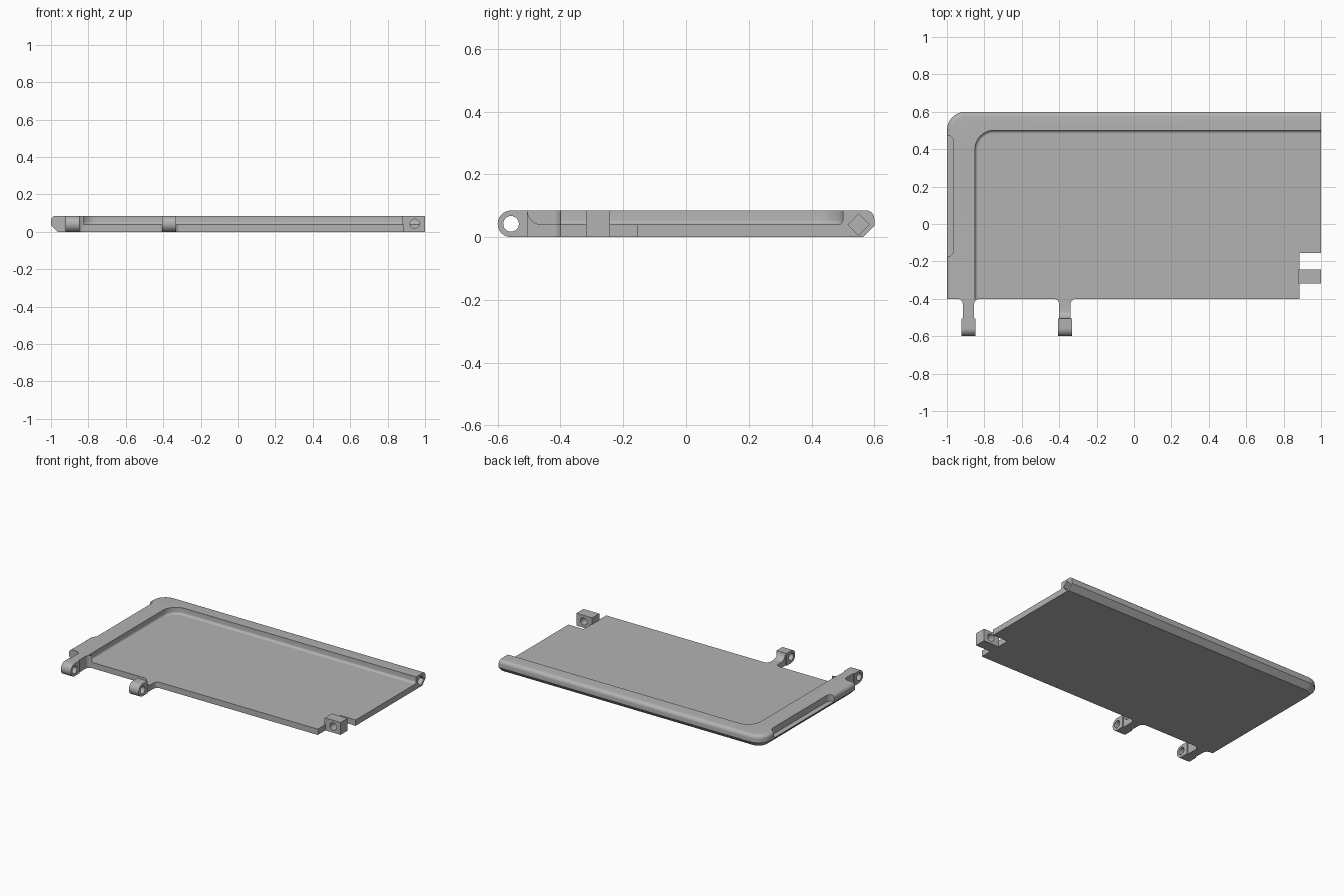
import bpy, bmesh
from math import sin, cos, pi, radians
from mathutils import Vector

cube = bpy.data.objects.get("Cube")
if cube:
    bpy.data.objects.remove(cube, do_unlink=True)

H = 0.085       # full height of rim, hinges and latch
T = 0.04        # floor plate thickness
FRONT = -0.4    # front edge of the plate

grey = bpy.data.materials.new("plain_grey")
grey.use_nodes = True
grey.diffuse_color = (0.45, 0.45, 0.45, 1)
grey.node_tree.nodes["Principled BSDF"].inputs["Base Color"].default_value = grey.diffuse_color


def finish(name, bm):
    bmesh.ops.recalc_face_normals(bm, faces=bm.faces)
    mesh = bpy.data.meshes.new(name)
    bm.to_mesh(mesh)
    bm.free()
    mesh.materials.append(grey)
    ob = bpy.data.objects.new(name, mesh)
    bpy.context.collection.objects.link(ob)
    return ob


def prism(name, points, low, high, axis="z"):
    """Extrude a flat outline along an axis; the outline uses the other two axes in order."""
    place = {"x": lambda a, b, c: (c, a, b),
             "y": lambda a, b, c: (a, c, b),
             "z": lambda a, b, c: (a, b, c)}[axis]
    bm = bmesh.new()
    face = bm.faces.new([bm.verts.new(place(a, b, low)) for a, b in points])
    out = bmesh.ops.extrude_face_region(bm, geom=[face])
    verts = [g for g in out["geom"] if isinstance(g, bmesh.types.BMVert)]
    bmesh.ops.translate(bm, verts=verts, vec=place(0, 0, high - low))
    return finish(name, bm)


def arc(cx, cy, r, start, end, n=8):
    angles = [radians(start + (end - start) * i / n) for i in range(n + 1)]
    return [(cx + r * cos(a), cy + r * sin(a)) for a in angles]


def cut(ob, cutter):
    mod = ob.modifiers.new("cut", "BOOLEAN")
    mod.operation = "DIFFERENCE"
    mod.solver = "EXACT"
    mod.object = cutter
    dg = bpy.context.evaluated_depsgraph_get()
    mesh = bpy.data.meshes.new_from_object(ob.evaluated_get(dg))
    ob.modifiers.clear()
    ob.data = mesh
    bpy.data.objects.remove(cutter, do_unlink=True)


def smooth(ob):
    bpy.ops.object.select_all(action="DESELECT")
    ob.select_set(True)
    bpy.context.view_layer.objects.active = ob
    bpy.ops.object.shade_smooth_by_angle(angle=radians(35))


# Floor plate with a rounded inner corner and a notch for the latch
plate = prism("floor_plate",
              [(-0.86, FRONT), (0.885, FRONT), (0.885, -0.155), (1, -0.155), (1, 0.51)]
              + arc(-0.75, 0.4, 0.11, 90, 180), 0, T)

# Raised rim: one cross-section swept around the back and the right side
steps = [(90, (1, 0.6), (1, 0.5))]
for i in range(13):
    a = 90 + 90 * i / 12
    steps.append((a, arc(-0.9, 0.5, 0.1, a, a, 1)[0], arc(-0.75, 0.4, 0.1, a, a, 1)[0]))
steps.append((180, (-1, FRONT), (-0.85, FRONT)))

# Section points: which edge they follow, inward shift, height
section = [("out", 0.035, 0), ("out", 0, 0.035)]
section += [("out", 0.025 - r, z) for r, z in arc(0, H - 0.025, 0.025, 0, 90, 6)]
section += [("in", 0, H)]
section += [("in", 0.015 + x, z) for x, z in arc(0, T + 0.015, 0.015, 180, 270, 4)]
section += [("in", 0.015, 0)]

bm = bmesh.new()
rings = []
for a, outer, inner in steps:
    n = Vector((cos(radians(a)), sin(radians(a)), 0))
    ring = []
    for side, shift, z in section:
        base = Vector((*(outer if side == "out" else inner), z))
        ring.append(bm.verts.new(base - n * shift))
    rings.append(ring)
count = len(section)
for r1, r2 in zip(rings, rings[1:]):
    for j in range(count):
        k = (j + 1) % count
        bm.faces.new((r1[j], r1[k], r2[k], r2[j]))
bm.faces.new(rings[0])
bm.faces.new(rings[-1])
rim = finish("raised_rim", bm)

# Diamond socket in the rim end, and the finger recess along the side
d = 0.034
cut(rim, prism("socket_cutter", [(0.55 + d, T), (0.55, T + d), (0.55 - d, T), (0.55, T - d)],
               0.88, 1.1, "x"))
cut(rim, prism("recess_cutter",
               [(-1.1, -0.175)] + arc(-1, -0.14, 0.035, -90, 0, 6)
               + arc(-1, 0.44, 0.035, 0, 90, 6) + [(-1.1, 0.475)], T, 0.2))
smooth(rim)

# Hinge knuckles on necks that flare into the front edge
R = H / 2
HINGE_Y = -0.6 + R
for name, x, height in (("outer", -0.885, H), ("inner", -0.37, T)):
    knuckle = prism(name + "_hinge_knuckle",
                    [(-0.505, 0), (-0.505, H)] + arc(HINGE_Y, R, R, 90, 270, 20),
                    x - 0.0375, x + 0.0375, "x")
    cut(knuckle, prism("pin_cutter", arc(HINGE_Y, R, 0.025, 0, 345, 23), x - 0.1, x + 0.1, "x"))
    smooth(knuckle)

    w, f = 0.03, 0.03
    top = [(-0.51, H), (FRONT + 0.01, H)]
    if height < H:      # low neck scoops up to its knuckle
        s = H - T
        top = [(-0.51, H)] + arc(-0.505 + s, H, s, 180, 270) + [(FRONT + 0.01, T)]
    neck = prism(name + "_hinge_neck", [(FRONT + 0.01, 0), (-0.51, 0)] + top, x - w, x + w, "x")
    smooth(neck)
    flare = prism(name + "_hinge_flare",
                  arc(x - w - f, FRONT - f, f, 90, 0) + arc(x + w + f, FRONT - f, f, 180, 90),
                  0, height)
    smooth(flare)

# Latch block in the notch, bored front to back
block = prism("latch_block", [(0.88, 0), (1, 0), (1, H), (0.88, H)], -0.318, -0.242, "y")
cut(block, prism("bore_cutter", arc(0.945, 0.043, 0.025, 0, 345, 23), -0.4, -0.2, "y"))
smooth(block)
smooth(plate)
